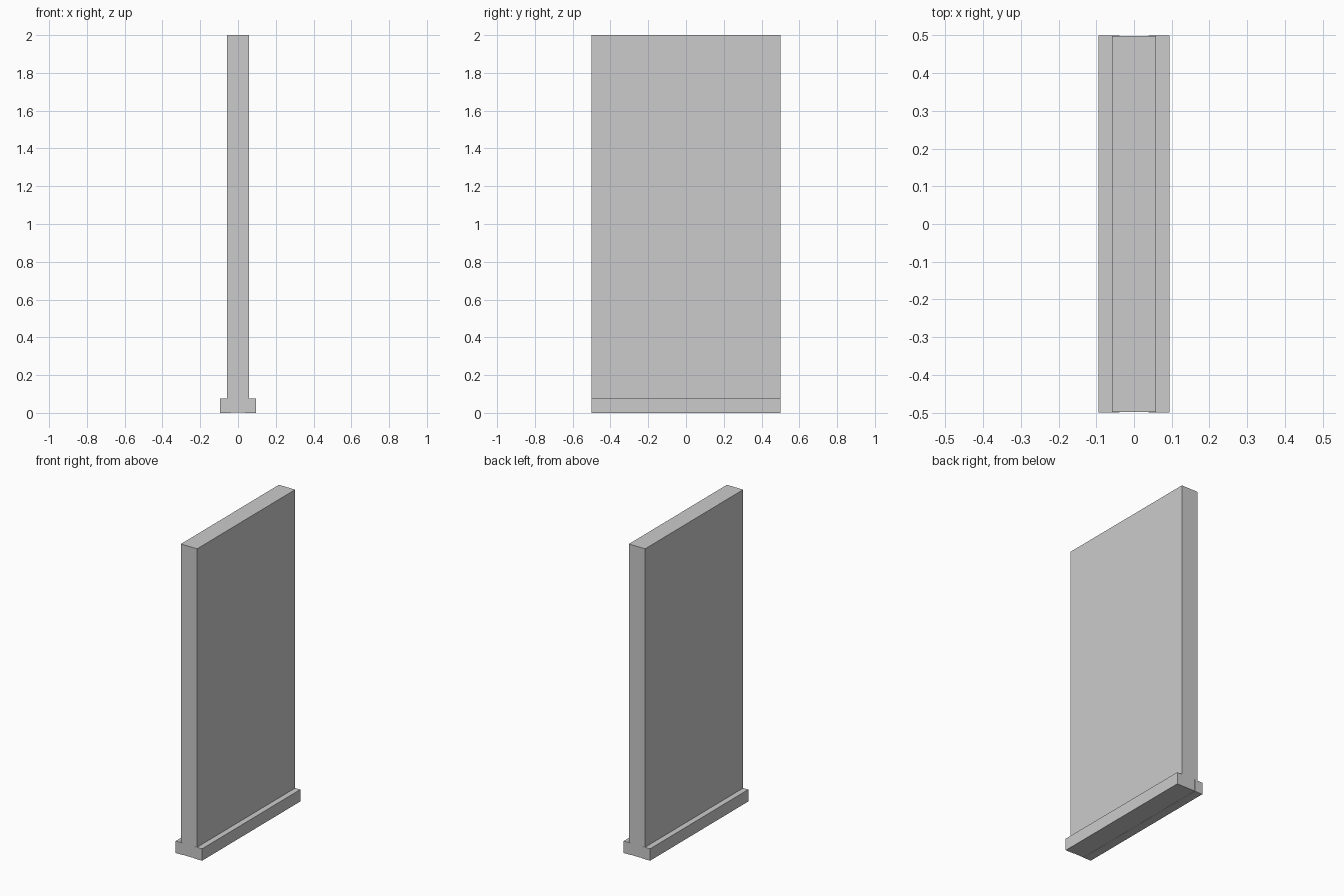
import bpy

if "Cube" in bpy.data.objects:
    bpy.data.objects.remove(bpy.data.objects["Cube"])


def box(name, x, y, z):
    """Box spanning the (min, max) range on each axis."""
    bpy.ops.mesh.primitive_cube_add(size=1)
    ob = bpy.context.object
    ob.name = name
    ob.location = [(a + b) / 2 for a, b in (x, y, z)]
    ob.scale = [b - a for a, b in (x, y, z)]
    bpy.ops.object.transform_apply(location=True, rotation=False, scale=True)
    return ob


# Wall slab, a hair inside the skirting ends so no faces coincide
box("wall_panel", (-0.058, 0.058), (-0.499, 0.499), (0.001, 2.0))

# Skirting board on one side, mirrored to the other, set into the wall
skirting = box("skirting_boards", (0.038, 0.094), (-0.5, 0.5), (0.0, 0.077))
mirror = skirting.modifiers.new("both_sides", 'MIRROR')
mirror.use_axis = (True, False, False)
